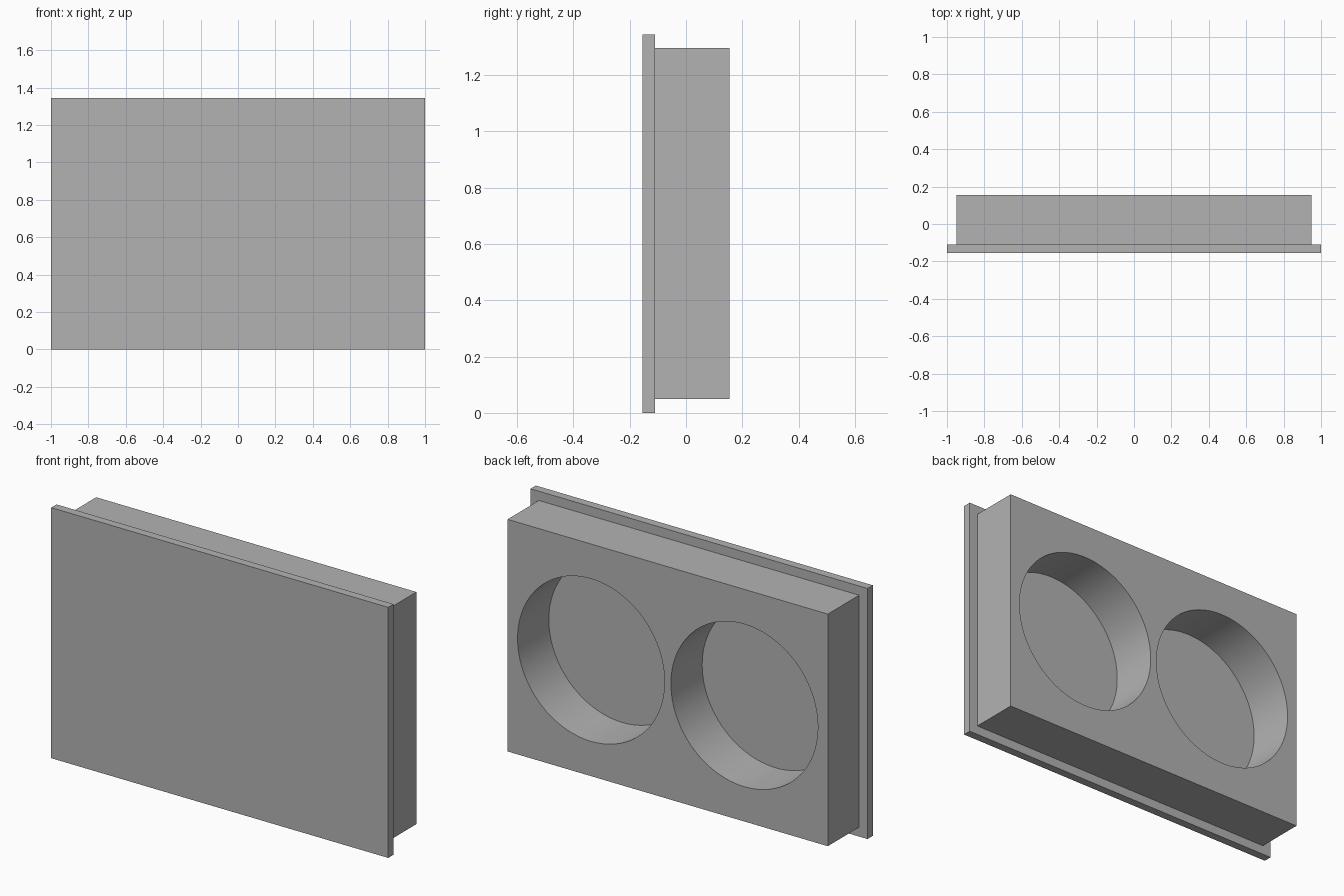
import bpy
import math

if "Cube" in bpy.data.objects:
    bpy.data.objects.remove(bpy.data.objects["Cube"], do_unlink=True)

MID_Z = 0.672      # height of the centre line
SEAM_Y = -0.11     # where the plate meets the body
BACK_Y = 0.155
FRONT_Y = -0.155

grey = bpy.data.materials.new("plain_grey")
grey.use_nodes = True
colour = (0.45, 0.45, 0.45, 1.0)
grey.diffuse_color = colour
grey.node_tree.nodes["Principled BSDF"].inputs["Base Color"].default_value = colour


def slab(name, width, height, y0, y1):
    """Box centred on x = 0 and MID_Z, running from y0 to y1."""
    bpy.ops.mesh.primitive_cube_add(size=1, location=(0, (y0 + y1) / 2, MID_Z))
    obj = bpy.context.object
    obj.name = name
    obj.scale = (width, y1 - y0, height)
    bpy.ops.object.transform_apply(location=False, rotation=False, scale=True)
    obj.data.materials.append(grey)
    return obj


# Wide front plate, which also closes the floor of both round holes
slab("front_plate", 2.0, 2 * MID_Z, FRONT_Y, SEAM_Y)

# Thick body behind the plate
body = slab("rear_body", 1.9, 1.245, SEAM_Y, BACK_Y)

# Two round holes bored through the body
for side in (-1, 1):
    bpy.ops.mesh.primitive_cylinder_add(
        vertices=96, radius=0.436, depth=1,
        location=(side * 0.455, 0, MID_Z), rotation=(math.pi / 2, 0, 0))
    cutter = bpy.context.object
    cutter.name = "hole_cutter"
    cutter.hide_render = True
    cutter.data.materials.append(grey)

    bpy.ops.object.select_all(action="DESELECT")
    body.select_set(True)
    bpy.context.view_layer.objects.active = body
    cut = body.modifiers.new("round_hole", "BOOLEAN")
    cut.operation = "DIFFERENCE"
    cut.solver = "EXACT"
    cut.object = cutter
    bpy.ops.object.modifier_apply(modifier=cut.name)
    bpy.data.objects.remove(cutter, do_unlink=True)

# Smooth hole walls, sharp rims and corners
bpy.ops.object.shade_smooth_by_angle(angle=math.radians(30))
